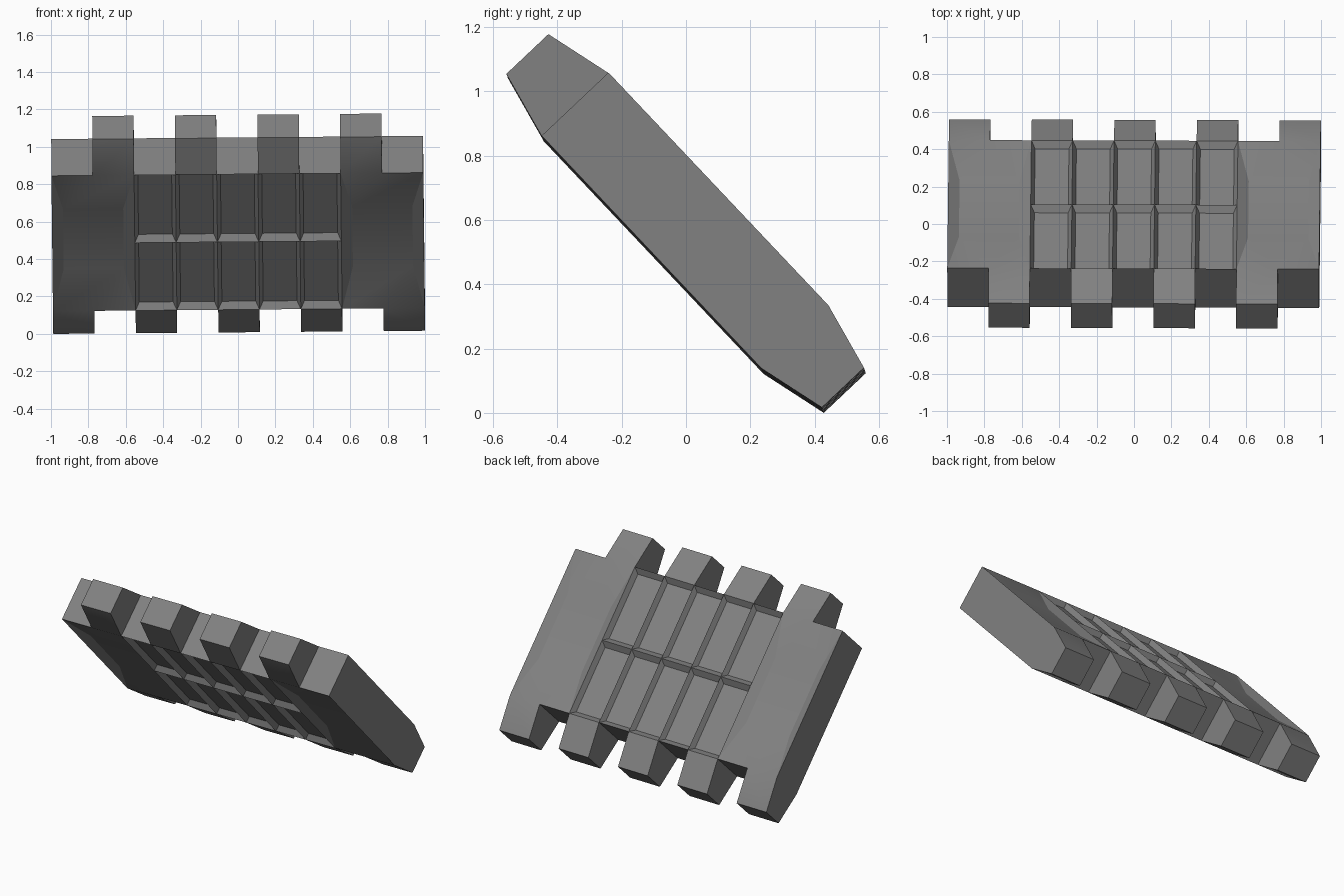
import bpy, bmesh
from mathutils import Matrix, Vector

if "Cube" in bpy.data.objects:
    bpy.data.objects.remove(bpy.data.objects["Cube"])

HX, HU, HN = 0.994, 0.498, 0.143      # half width, length, thickness of plate
TU, TN = 0.715, 0.09                  # tooth tip reach and half thickness
DEPTH = 0.034
xs = [-HX + 2 * HX * i / 9 for i in range(10)]

bm = bmesh.new()
cache = {}


def v(x, u, n):
    key = (round(x, 4), round(u, 4), round(n, 4))
    if key not in cache:
        cache[key] = bm.verts.new(key)
    return cache[key]


def face(*pts):
    bm.faces.new([v(*p) for p in pts])


def pocket(outer, inner, n):
    """Recessed cell: four sloping walls and a sunken floor."""
    floor = n - DEPTH if n > 0 else n + DEPTH

    def ring(b):
        x0, x1, u0, u1 = b
        return [(x0, u0), (x1, u0), (x1, u1), (x0, u1)]
    o, i = ring(outer), ring(inner)
    for k in range(4):
        j = (k + 1) % 4
        rim = [o[k], o[j]]
        # keep the rim joined to the neighbouring column and row corners
        if k % 2 == 0:
            mids = [(x, o[k][1]) for x in xs if outer[0] + .01 < x < outer[1] - .01]
            rim[1:1] = mids if k == 0 else mids[::-1]
        elif outer[3] - outer[2] > 0.6 and abs(o[k][0]) < 0.9:
            rim[1:1] = [(o[k][0], 0)]
        face(*[(*p, n) for p in rim], (*i[j], floor), (*i[k], floor))
    face(*[(*p, floor) for p in i])


for n in (-HN, HN):
    # ten small pockets in the middle
    for c in range(2, 7):
        for u0, u1 in ((-HU, 0), (0, HU)):
            x0, x1 = xs[c], xs[c + 1]
            pocket((x0, x1, u0, u1), (x0 + .02, x1 - .02, u0 + .03, u1 - .03), n)
    # long shallow hollow at each end
    for x0, x1 in ((xs[0], xs[2]), (xs[7], xs[9])):
        pocket((x0, x1, -HU, HU), (x0 + .06, x1 - .06, -.22, .22), n)

# plate sides
for x in (-HX, HX):
    face((x, -HU, -HN), (x, HU, -HN), (x, HU, HN), (x, -HU, HN))

# interlocking teeth: five on the low edge, four on the high edge
for s in (-1, 1):
    for c in range(9):
        x0, x1 = xs[c], xs[c + 1]
        root = [(x0, s * HU, -HN), (x1, s * HU, -HN), (x1, s * HU, HN), (x0, s * HU, HN)]
        if (c % 2 == 0) != (s == 1):
            face(*root)
            continue
        tip = [(x0, s * TU, -TN), (x1, s * TU, -TN), (x1, s * TU, TN), (x0, s * TU, TN)]
        face(*tip)
        for k in range(4):
            j = (k + 1) % 4
            face(root[k], root[j], tip[j], tip[k])

bmesh.ops.recalc_face_normals(bm, faces=bm.faces)

# lean the link: x stays across, u runs down to the back, n is the upper face
ax = Vector((1, -.003, .0085)).normalized()
au = Vector((0.008, 0.687, -0.727))
au = (au - ax * au.dot(ax)).normalized()
an = ax.cross(au)
bm.transform(Matrix((ax, au, an)).transposed().to_4x4())
low = min(p.co.z for p in bm.verts)
bm.transform(Matrix.Translation((0, 0, -low)))

mesh = bpy.data.meshes.new("track_link")
bm.to_mesh(mesh)
bm.free()
obj = bpy.data.objects.new("track_link", mesh)
bpy.context.collection.objects.link(obj)

mat = bpy.data.materials.new("steel_grey")
mat.diffuse_color = (0.22, 0.22, 0.22, 1)
mat.use_nodes = True
mat.node_tree.nodes["Principled BSDF"].inputs["Base Color"].default_value = mat.diffuse_color
mesh.materials.append(mat)

bpy.context.view_layer.objects.active = obj
obj.select_set(True)
bpy.ops.object.shade_smooth_by_angle(angle=0.5)
